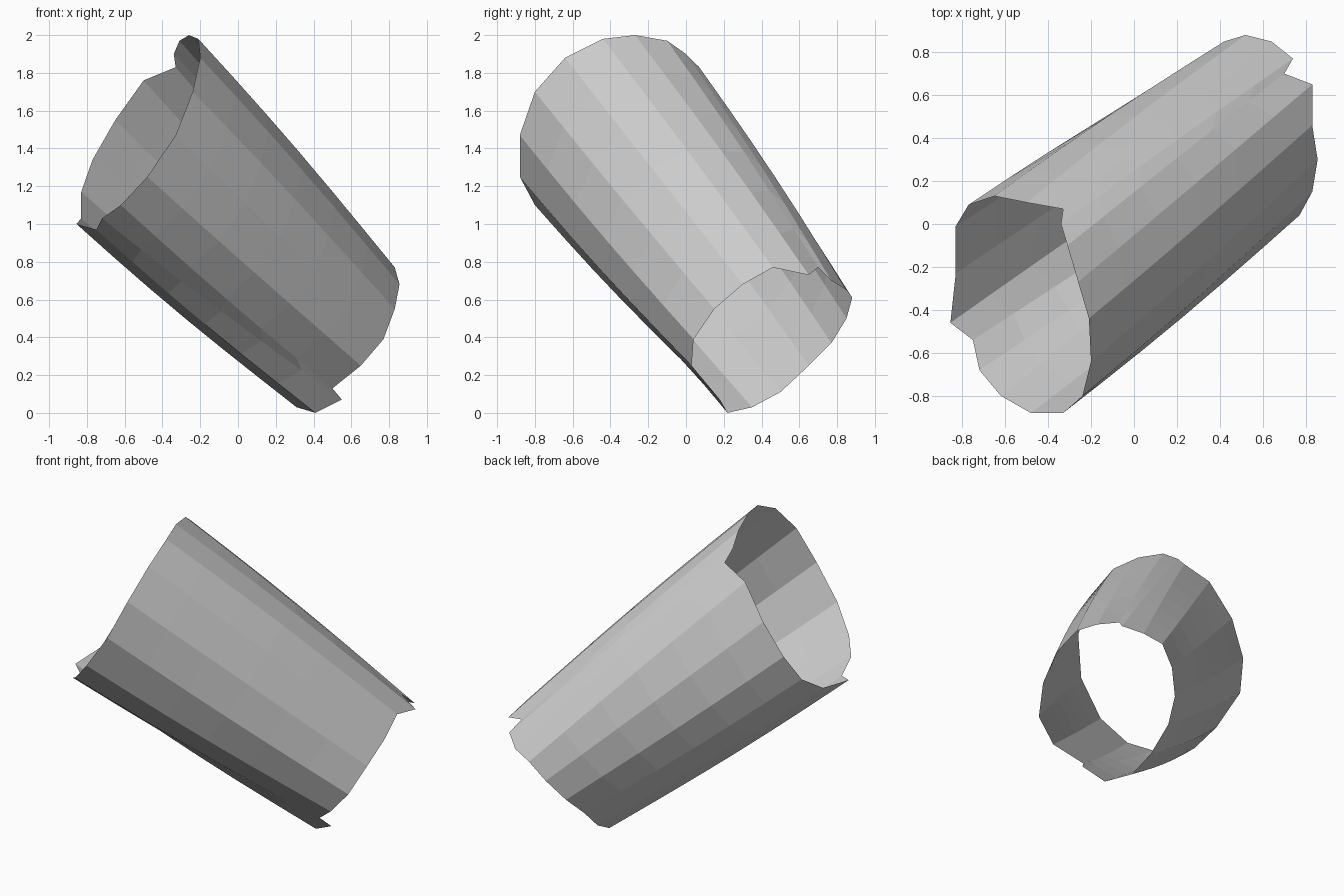
import bpy, bmesh, math
from mathutils import Vector

if "Cube" in bpy.data.objects:
    bpy.data.objects.remove(bpy.data.objects["Cube"])

# Rim outlines of the open sleeve, matched point for point around the tube
upper_rim = [(-.21, -.44, 1.98), (-.20, -.64, 1.88), (-.24, -.80, 1.70),
             (-.33, -.88, 1.47), (-.48, -.88, 1.25), (-.62, -.80, 1.10),
             (-.72, -.68, 1.03), (-.75, -.54, .97), (-.855, -.46, 1.00),
             (-.83, -.23, 1.03), (-.83, -.01, 1.17), (-.77, .09, 1.34),
             (-.65, .13, 1.55), (-.50, .10, 1.76), (-.33, .07, 1.83),
             (-.34, .00, 1.90), (-.31, -.10, 1.97), (-.26, -.27, 2.00)]
lower_rim = [(.83, .46, .77), (.855, .30, .68), (.83, .15, .55),
             (.77, .04, .39), (.65, .03, .25), (.50, .13, .13),
             (.55, .18, .07), (.41, .22, .00), (.31, .35, .03),
             (.29, .50, .11), (.28, .65, .25), (.33, .77, .37),
             (.42, .85, .50), (.52, .88, .61), (.64, .85, .65),
             (.74, .77, .70), (.70, .70, .77), (.83, .65, .73)]


def loft(name, start, end, steps, bulge):
    """Open tube between two rims, swelling slightly along its length."""
    start, end = [Vector(p) for p in start], [Vector(p) for p in end]
    bm = bmesh.new()
    rings = []
    for i in range(steps + 1):
        t = i / steps
        pts = [a.lerp(b, t) for a, b in zip(start, end)]
        c = sum(pts, Vector()) / len(pts)
        k = 1 + bulge * math.sin(math.pi * t)
        rings.append([bm.verts.new(c + (p - c) * k) for p in pts])
    n = len(start)
    for a, b in zip(rings, rings[1:]):
        for j in range(n):
            bm.faces.new((a[j], a[(j + 1) % n], b[(j + 1) % n], b[j]))
    bmesh.ops.recalc_face_normals(bm, faces=bm.faces)
    mesh = bpy.data.meshes.new(name)
    bm.to_mesh(mesh)
    bm.free()
    obj = bpy.data.objects.new(name, mesh)
    bpy.context.collection.objects.link(obj)
    return obj


# Tilted, tapered thin-walled sleeve
loft("sleeve_tube", upper_rim, lower_rim, 6, 0.03)
